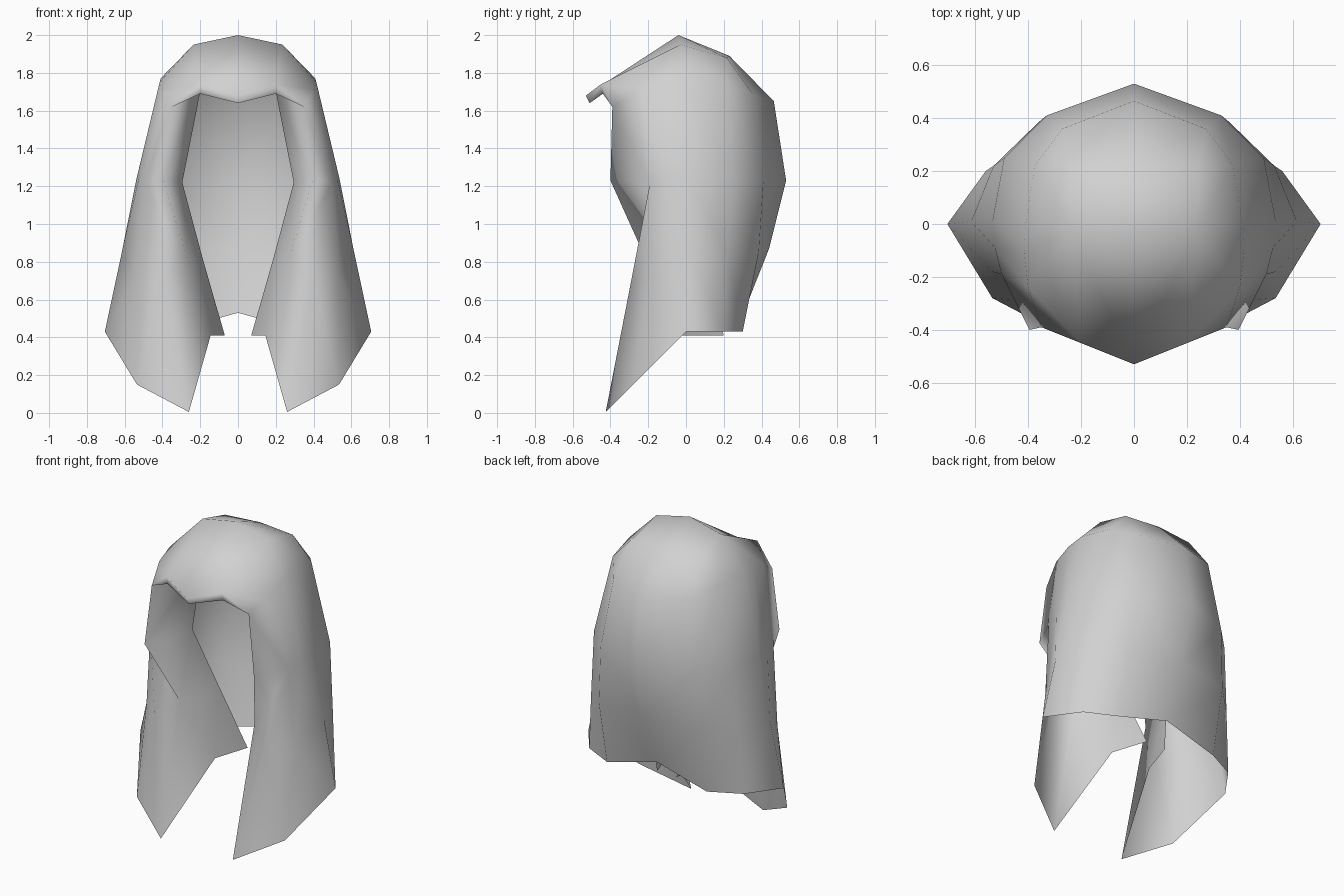
import bpy, bmesh

cube = bpy.data.objects.get("Cube")
if cube:
    bpy.data.objects.remove(cube, do_unlink=True)

cloth = bpy.data.materials.new("light grey cloth")
cloth.use_nodes = True
grey = (0.64, 0.64, 0.64, 1)
cloth.diffuse_color = grey
cloth.node_tree.nodes["Principled BSDF"].inputs["Base Color"].default_value = grey

# Left half of the drape: each strand runs from the brow level down to the hem
strands = [
    [(.20, -.08, 1.70), (.295, -.05, 1.22), (.185, .08, .81), (.07, .20, .41)],    # inner edge
    [(.35, -.39, 1.62), (.395, -.40, 1.23), (.27, -.215, .82), (.145, -.03, .41)], # front fold
    [(.40, -.24, 1.71), (.50, -.19, 1.22), (.40, -.29, .70), (.26, -.425, .005)],  # front tip
    [(.415, -.11, 1.75), (.525, -.09, 1.24), (.535, -.18, .72), (.535, -.28, .15)],
    [(.41, .00, 1.77), (.535, .01, 1.25), (.615, .01, .85), (.705, .00, .43)],     # side
    [(.375, .22, 1.74), (.49, .25, 1.23), (.53, .22, .83), (.56, .20, .43)],
    [(.27, .36, 1.68), (.33, .41, 1.23), (.36, .385, .85), (.36, .30, .43)],
    [(0, .465, 1.65), (0, .53, 1.23), (0, .44, .87), (0, .305, .53)],              # back centre
]

# Crown and brim points
cap = {
    "top": (0, -.04, 2.0), "crown": (.235, -.03, 1.95),
    "rear": (.245, .215, 1.88), "rear_mid": (0, .23, 1.89),
    "brim": (.20, -.45, 1.74), "beak": (0, -.53, 1.68),
    "brim_low": (.20, -.44, 1.69), "beak_low": (0, -.51, 1.64),
}

bm = bmesh.new()
grid = [[bm.verts.new(p) for p in s] for s in strands]
v = {name: bm.verts.new(p) for name, p in cap.items()}

# Drape
for a, b in zip(grid, grid[1:]):
    for i in range(3):
        bm.faces.new((a[i], a[i + 1], b[i + 1], b[i]))

# Crown, joined to the first point of every strand, then the brim
inner, fold, tip, front, side, flank, rear, back = [g[0] for g in grid]
for face in [
    (v["top"], v["crown"], v["rear"], v["rear_mid"]),
    (v["rear_mid"], v["rear"], rear, back),
    (v["rear"], flank, rear),
    (v["crown"], side, flank, v["rear"]),
    (v["crown"], front, side),
    (v["crown"], tip, front),
    (v["brim"], fold, tip, v["crown"]),
    (v["beak"], v["brim"], v["crown"], v["top"]),
    (v["brim"], v["beak"], v["beak_low"], v["brim_low"]),
    (v["brim"], v["brim_low"], fold),
    (v["brim_low"], inner, fold),
]:
    bm.faces.new(face)

for f in bm.faces:
    f.smooth = True

mesh = bpy.data.meshes.new("hood")
bm.to_mesh(mesh)
bm.free()
mesh.materials.append(cloth)
hood = bpy.data.objects.new("hood", mesh)
bpy.context.scene.collection.objects.link(hood)

# Right half
mirror = hood.modifiers.new("mirror", 'MIRROR')
mirror.use_clip = True
